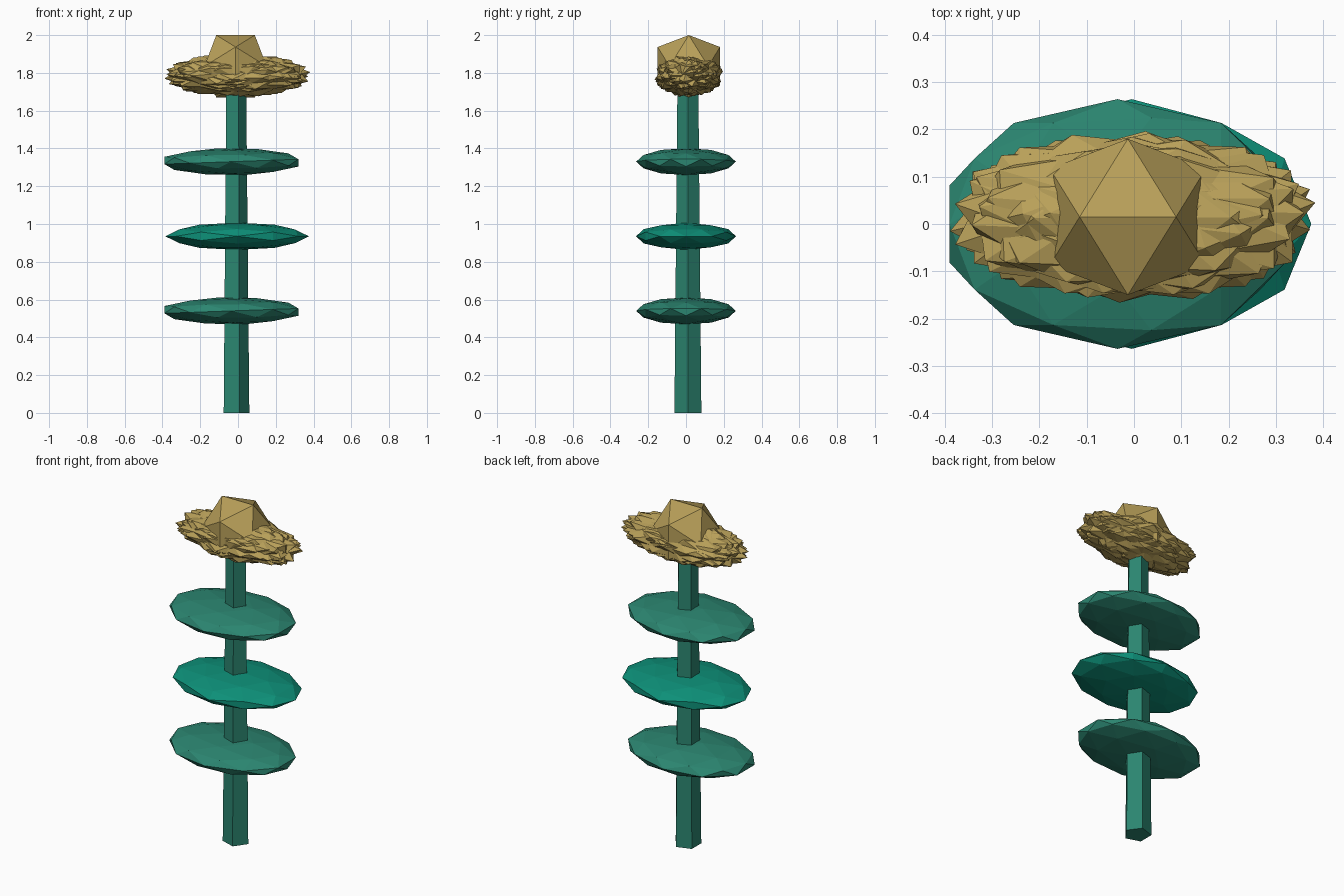
import bpy, bmesh, math, random
from mathutils import Matrix, Vector

if "Cube" in bpy.data.objects:
    bpy.data.objects.remove(bpy.data.objects["Cube"])

random.seed(11)
EDGE_UP = Matrix.Rotation(math.radians(-31.72), 4, 'Y')  # puts an edge on top


def material(name, color):
    m = bpy.data.materials.new(name)
    m.diffuse_color = (*color, 1)
    m.use_nodes = True
    m.node_tree.nodes["Principled BSDF"].inputs["Base Color"].default_value = m.diffuse_color
    return m


def make_object(name, bm, mat):
    bmesh.ops.recalc_face_normals(bm, faces=bm.faces)
    me = bpy.data.meshes.new(name)
    bm.to_mesh(me)
    bm.free()
    me.materials.append(mat)
    ob = bpy.data.objects.new(name, me)
    bpy.context.collection.objects.link(ob)


def add_ball(bm, centre, size, rotation, detail):
    # faceted ball: turned first, then squashed
    mat = (Matrix.Translation(centre) @ Matrix.Diagonal((*size, 1))
           @ rotation @ EDGE_UP)
    bmesh.ops.create_icosphere(bm, subdivisions=detail, radius=1, matrix=mat)


green = material("leaf_green", (0.024, 0.235, 0.162))
bright = material("bright_green", (0.004, 0.28, 0.19))
gold = material("gold", (0.48, 0.35, 0.10))

# five-sided tapered stem
bm = bmesh.new()
bmesh.ops.create_cone(bm, cap_ends=True, segments=5, radius1=0.075, radius2=0.058,
                      depth=1.76, matrix=Matrix.Translation((-0.015, 0.01, 0.88))
                      @ Matrix.Rotation(math.radians(-90), 4, 'Z'))
# turn so one corner points to +x
far = max(bm.verts, key=lambda v: (v.co.xy - Vector((-0.015, 0.01))).length)
ang = math.atan2(far.co.y - 0.01, far.co.x + 0.015)
bmesh.ops.rotate(bm, verts=bm.verts, cent=(-0.015, 0.01, 0),
                 matrix=Matrix.Rotation(-ang, 3, 'Z'))
make_object("stem", bm, green)

# three leaf discs
tilt = Matrix.Rotation(math.radians(20.9), 4, 'Y')
for name, x, z, rot, mat in (("lower_leaf", -0.035, 0.54, tilt, green),
                             ("middle_leaf", -0.005, 0.935, Matrix(), bright),
                             ("upper_leaf", -0.035, 1.33, tilt, green)):
    bm = bmesh.new()
    add_ball(bm, (x, 0, z), (0.38, 0.264, 0.072), rot, 2)
    make_object(name, bm, mat)

# spiky flower head: overlapping turned and flattened facet balls
bm = bmesh.new()
for i in range(11):
    axis = Vector([random.gauss(0, 1) for _ in range(3)]).normalized()
    rot = Matrix.Rotation(random.uniform(0, math.tau), 4, axis)
    add_ball(bm, (-0.003, 0.015, 1.787), (0.396, 0.185, 0.117), rot, 1)
make_object("flower_head", bm, gold)

# faceted bud on top
bm = bmesh.new()
add_ball(bm, (-0.013, 0.015, 1.835), (0.194, 0.194, 0.194), Matrix(), 1)
make_object("bud", bm, gold)
